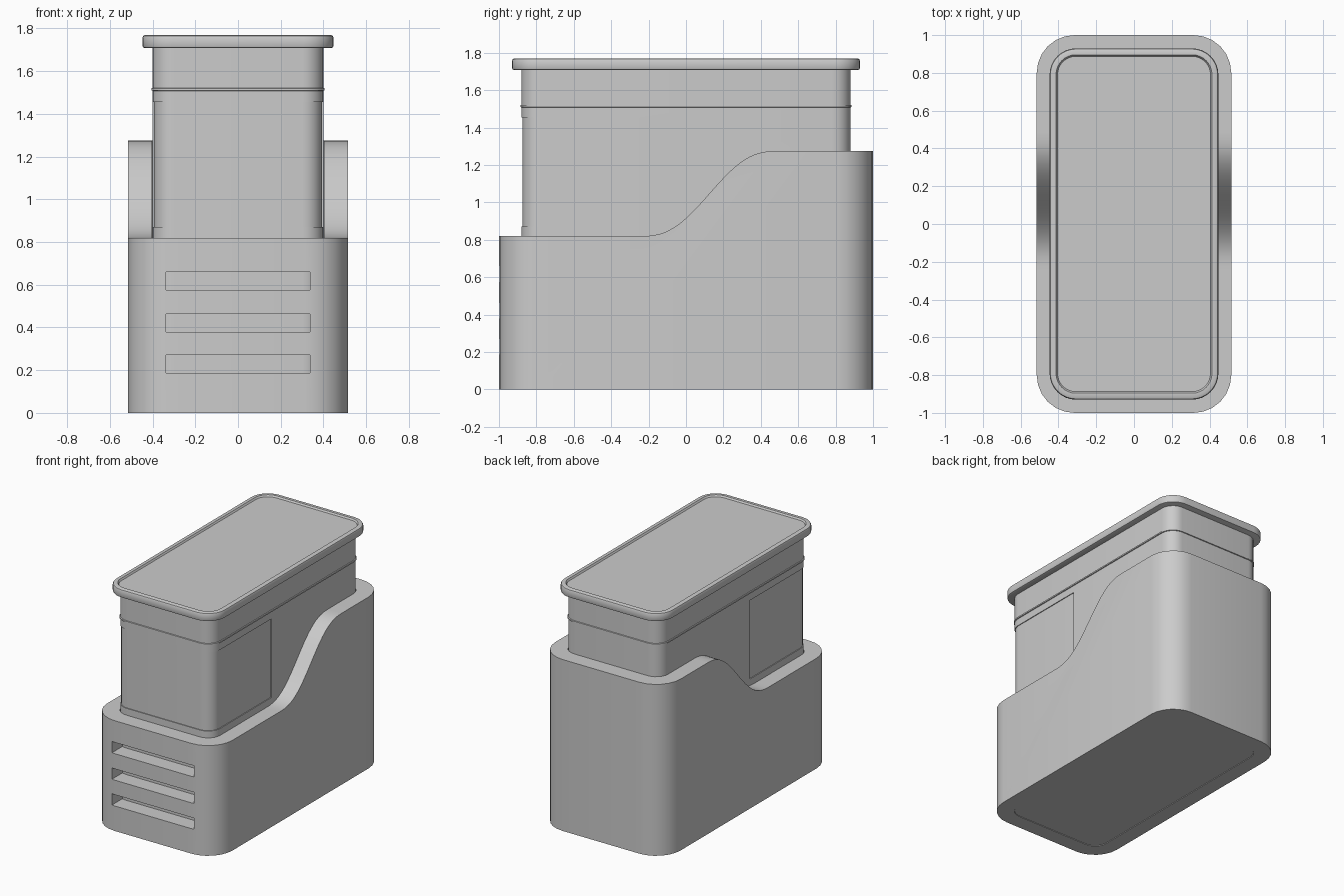
import bpy, bmesh, math

if "Cube" in bpy.data.objects:
    bpy.data.objects.remove(bpy.data.objects["Cube"])


def outline(hx, hy, r, seg):
    """Counter-clockwise rounded rectangle, starting at the +x +y corner."""
    pts = []
    for k, (sx, sy) in enumerate([(1, 1), (-1, 1), (-1, -1), (1, -1)]):
        for i in range(seg + 1):
            a = math.pi / 2 * (k + i / seg)
            pts.append((sx * (hx - r) + r * math.cos(a),
                        sy * (hy - r) + r * math.sin(a)))
    return pts


def finish(name, bm):
    bmesh.ops.recalc_face_normals(bm, faces=bm.faces[:])
    mesh = bpy.data.meshes.new(name)
    bm.to_mesh(mesh)
    bm.free()
    ob = bpy.data.objects.new(name, mesh)
    bpy.context.collection.objects.link(ob)
    return ob


def loft(name, rings, closed=False):
    """Skin rings of (points, z); cap both ends, or join last to first."""
    bm = bmesh.new()
    loops = [[bm.verts.new((x, y, z)) for x, y in pts] for pts, z in rings]
    n = len(loops[0])
    pairs = list(zip(loops, loops[1:]))
    if closed:
        pairs.append((loops[-1], loops[0]))
    for a, b in pairs:
        for i in range(n):
            j = (i + 1) % n
            bm.faces.new((a[i], a[j], b[j], b[i]))
    if not closed:
        bm.faces.new(loops[0])
        bm.faces.new(loops[-1])
    return finish(name, bm)


def cut(ob, cutter):
    """Subtract the cutter and remove it."""
    mod = ob.modifiers.new("cut", 'BOOLEAN')
    mod.operation = 'DIFFERENCE'
    mod.solver = 'EXACT'
    mod.object = cutter
    bpy.context.view_layer.objects.active = ob
    bpy.ops.object.modifier_apply(modifier=mod.name)
    bpy.data.objects.remove(cutter)


def smooth(ob):
    bpy.ops.object.select_all(action='DESELECT')
    ob.select_set(True)
    bpy.context.view_layer.objects.active = ob
    bpy.ops.object.shade_smooth_by_angle(angle=math.radians(30))


HX, HY, R = 0.40, 0.88, 0.10          # inner bin half sizes and corner radius
LOW, HIGH = 0.82, 1.275               # sleeve rim heights

# Sleeve: open rounded tube
outer = outline(0.515, 1.0, 0.2, 6)
inner = outline(HX + 0.002, HY + 0.002, R, 6)
sleeve = loft("sleeve", [(outer, 0), (outer, HIGH), (inner, HIGH), (inner, 0)], closed=True)

# S-shaped rim cut, drawn as a side profile and extruded across x
N = 28
profile = [(-1.2, 1.5), (-1.2, LOW)]
for i in range(N):
    t = i / N
    s = t ** 3 * (10 - 15 * t + 6 * t * t)
    profile.append((-0.25 + 0.75 * t, LOW + (HIGH - LOW) * s))
profile += [(0.5, HIGH + 0.0005), (0.5, 1.5)]
bm = bmesh.new()
face = bm.faces.new([bm.verts.new((-0.8, y, z)) for y, z in profile])
ext = bmesh.ops.extrude_face_region(bm, geom=[face])
bmesh.ops.translate(bm, vec=(1.6, 0, 0),
                    verts=[v for v in ext["geom"] if isinstance(v, bmesh.types.BMVert)])
cut(sleeve, finish("rim_cutter", bm))

# Three front vent slots
for z in (0.228, 0.42, 0.617):
    slot = [(-0.338, -1.1), (0.338, -1.1), (0.338, -0.85), (-0.338, -0.85)]
    cut(sleeve, loft("slot_cutter", [(slot, z - 0.042), (slot, z + 0.042)]))
smooth(sleeve)

# Inner bin with a thin raised band
body = outline(HX, HY, R, 8)
band = outline(HX + 0.006, HY + 0.006, R + 0.006, 8)
bin_body = loft("inner_bin", [(body, 0.003), (body, 1.508), (band, 1.510), (band, 1.520),
                              (body, 1.522), (body, 1.72)])

# Shallow label recess wrapping the front of the bin
D = 0.006
front = [p for p in outline(HX - D, HY - D, R - D, 8) if p[1] < 0]
u_shape = ([(-HX + D, -0.18)] + front +
           [(HX - D, -0.18), (0.6, -0.18), (0.6, -1.1), (-0.6, -1.1), (-0.6, -0.18)])
cut(bin_body, loft("label_cutter", [(u_shape, 0.87), (u_shape, 1.455)]))
smooth(bin_body)

# Lid: rounded rim with a recessed top panel
rings = []
for inset, z in [(0.010, 1.708), (0.003, 1.711), (0, 1.718), (0, 1.757), (0.004, 1.766),
                 (0.013, 1.770), (0.034, 1.770), (0.042, 1.758)]:
    rings.append((outline(0.447 - inset, 0.93 - inset, 0.14 - inset, 8), z))
smooth(loft("lid", rings))
